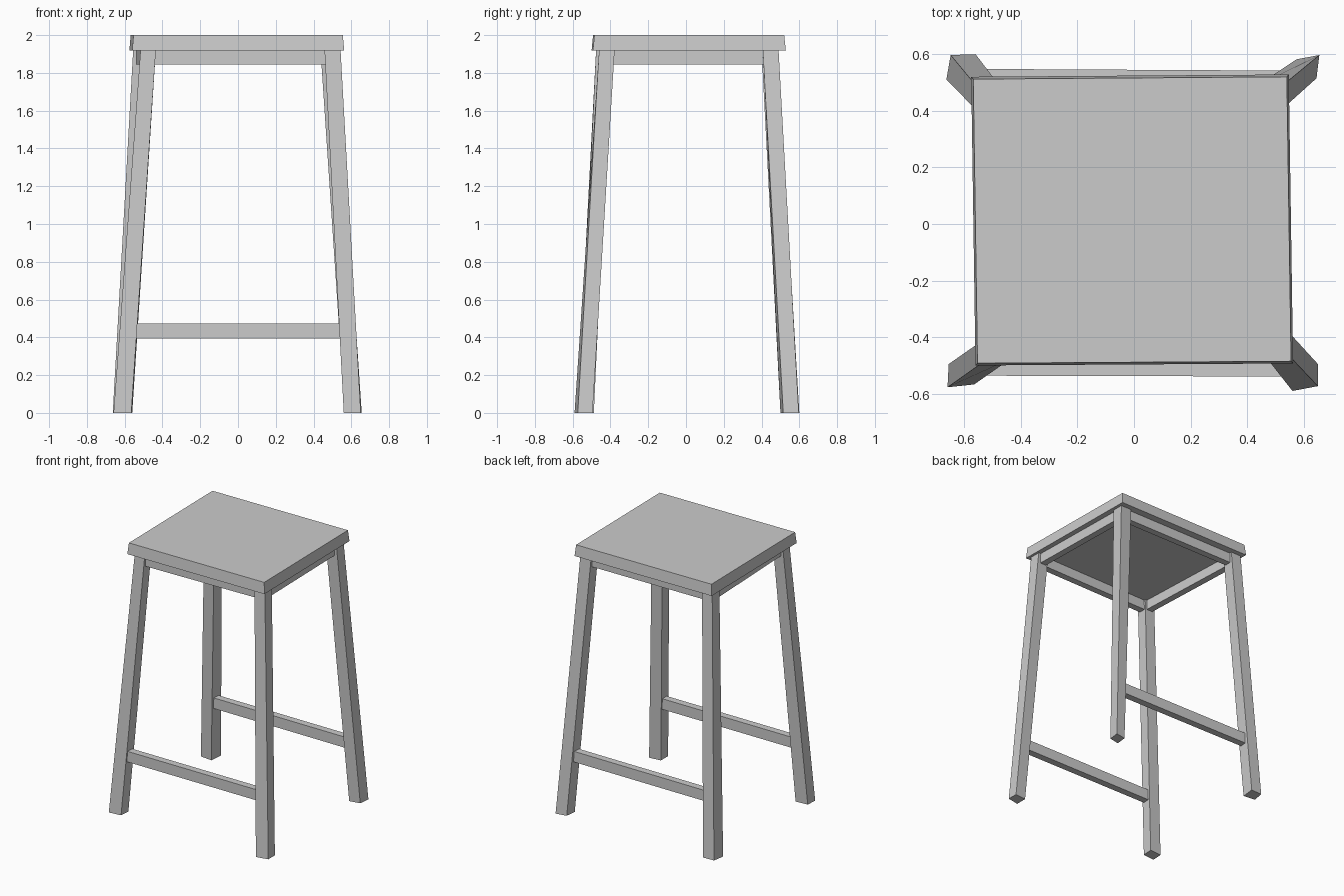
import bpy
from mathutils import Vector

if "Cube" in bpy.data.objects:
    bpy.data.objects.remove(bpy.data.objects["Cube"])


def prism(name, low, high, z0, z1):
    """Solid between a bottom quad and a top quad (counter-clockwise xy corners)."""
    verts = [(x, y, z0) for x, y in low] + [(x, y, z1) for x, y in high]
    faces = [(3, 2, 1, 0), (4, 5, 6, 7)]
    faces += [(i, (i + 1) % 4, (i + 1) % 4 + 4, i + 4) for i in range(4)]
    mesh = bpy.data.meshes.new(name)
    mesh.from_pydata(verts, [], faces)
    obj = bpy.data.objects.new(name, mesh)
    bpy.context.collection.objects.link(obj)
    return obj


def rail(name, a, b, width, z0, z1):
    """Straight rail with a rectangular section between two xy points."""
    a, b = Vector(a), Vector(b)
    d = (b - a).normalized()
    n = Vector((-d.y, d.x)) * width / 2
    quad = [a - n, b - n, b + n, a + n]
    return prism(name, quad, quad, z0, z1)


def rect(x0, x1, y0, y1):
    return [(x0, y0), (x1, y0), (x1, y1), (x0, y1)]


# Seat: slightly twisted slab, a touch wider underneath
seat_top = [(-0.553, -0.492), (0.555, -0.485), (0.54, 0.52), (-0.568, 0.512)]
seat_low = [(x * 1.013, y * 1.016) for x, y in seat_top]
prism("seat", seat_low, seat_top, 1.918, 2.0)

# Splayed legs: foot section, top section
legs = {
    "front_left": ([(-0.659, -0.577), (-0.565, -0.567), (-0.56, -0.488), (-0.655, -0.495)],
                   rect(-0.516, -0.435, -0.476, -0.398)),
    "front_right": ([(0.56, -0.59), (0.65, -0.573), (0.65, -0.495), (0.56, -0.505)],
                    rect(0.458, 0.543, -0.46, -0.378)),
    "back_right": ([(0.565, 0.5), (0.645, 0.515), (0.655, 0.597), (0.574, 0.582)],
                   rect(0.437, 0.525, 0.407, 0.49)),
    "back_left": ([(-0.663, 0.511), (-0.57, 0.5), (-0.56, 0.6), (-0.648, 0.597)],
                  rect(-0.555, -0.472, 0.4, 0.485)),
}
centre = {}
for name, (foot, top) in legs.items():
    prism(name + "_leg", foot, top, 0.0, 1.92)
    centre[name] = (sum(p[0] for p in top) / 4, sum(p[1] for p in top) / 4)

# Apron rails under the seat
for side, a, b in (("front", "front_left", "front_right"),
                   ("right", "front_right", "back_right"),
                   ("back", "back_right", "back_left"),
                   ("left", "back_left", "front_left")):
    rail(side + "_apron", centre[a], centre[b], 0.05, 1.845, 1.92)

# Low stretchers at front and back
rail("front_stretcher", (-0.56, -0.51), (0.56, -0.513), 0.052, 0.393, 0.472)
rail("back_stretcher", (-0.56, 0.522), (0.56, 0.516), 0.052, 0.393, 0.472)
